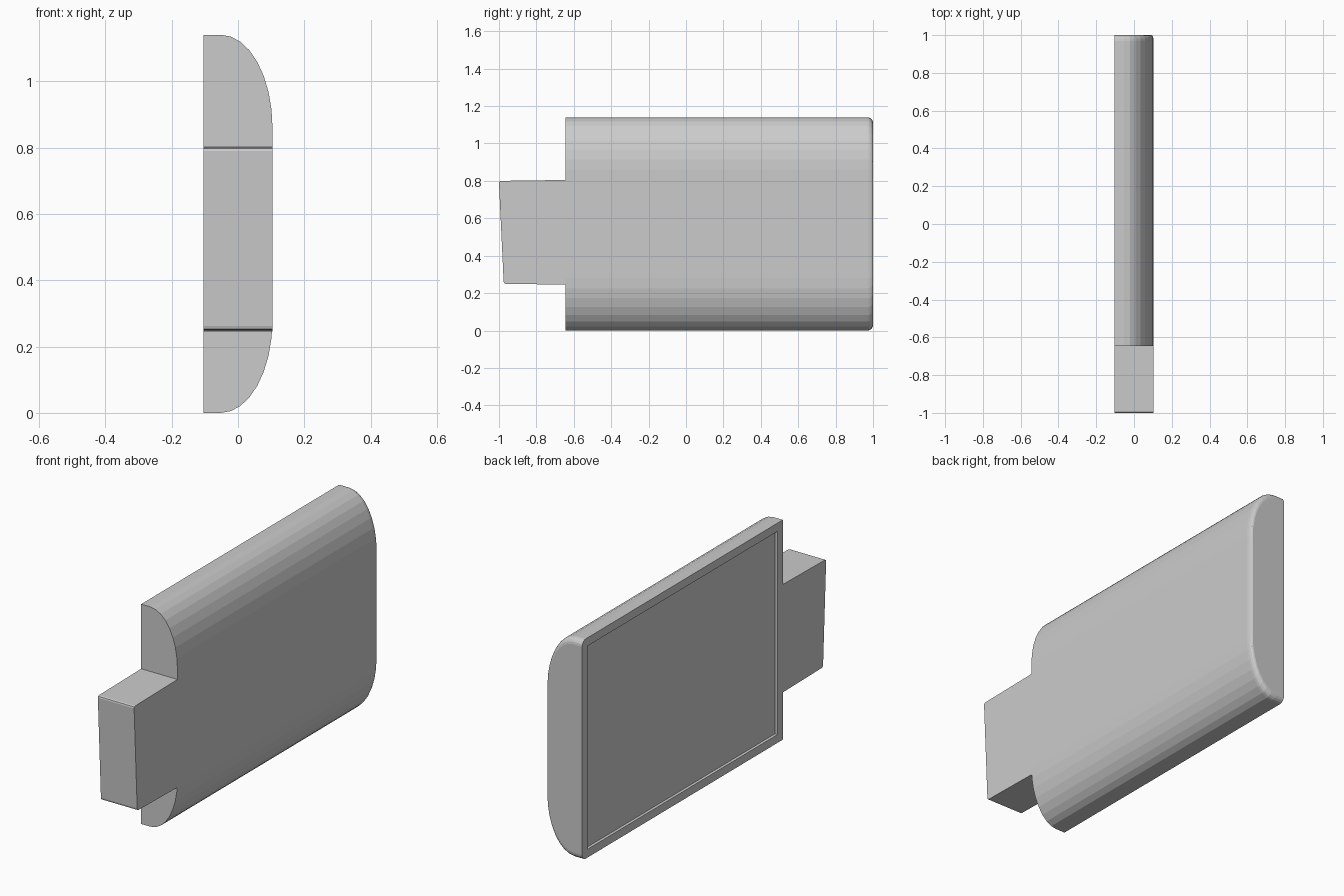
import bpy, bmesh, math

if "Cube" in bpy.data.objects:
    bpy.data.objects.remove(bpy.data.objects["Cube"])

X0, X1 = -0.104, 0.104      # flat back and front face
H, Y0, Y1 = 1.14, -0.645, 1.0


def finish(bm, name):
    bmesh.ops.recalc_face_normals(bm, faces=bm.faces)
    mesh = bpy.data.meshes.new(name)
    bm.to_mesh(mesh)
    bm.free()
    obj = bpy.data.objects.new(name, mesh)
    bpy.context.collection.objects.link(obj)
    return obj


def loft(rings):
    bm = bmesh.new()
    loops = [[bm.verts.new(p) for p in ring] for ring in rings]
    n = len(loops[0])
    for a, b in zip(loops, loops[1:]):
        for i in range(n):
            j = (i + 1) % n
            bm.faces.new((a[i], a[j], b[j], b[i]))
    bm.faces.new(loops[0])
    bm.faces.new(loops[-1])
    return bm


# Body: D-shaped section with elliptical shoulders and a softened rear end
RX, RZ, SEG = 0.156, 0.28, 8
lower = [(X1 - RX + RX * math.sin(a), RZ * (1 - math.cos(a)))
         for a in (i * math.pi / 2 / SEG for i in range(SEG + 1))]
half = [(X0, 0.0)] + lower
section = half + [(x, H - z) for x, z in reversed(half)]


def ring(y, inset):
    sx = 1 - inset * 0.4 / (X1 - X0)
    sz = 1 - inset / (H / 2)
    return [(X0 + (x - X0) * sx, y, H / 2 + (z - H / 2) * sz) for x, z in section]


R = 0.03
arc = [k * math.pi / 8 for k in range(5)]
rings = [ring(Y0, 0)] + [ring(Y1 - R + R * math.sin(a), R * (1 - math.cos(a))) for a in arc]
bm = loft(rings)
bmesh.ops.recalc_face_normals(bm, faces=bm.faces)

# Shallow recessed panel on the flat back
back = [f for f in bm.faces if f.normal.x < -0.99]
back = bmesh.ops.dissolve_faces(bm, faces=back)["region"]
bmesh.ops.inset_region(bm, faces=back, thickness=0.043, use_even_offset=True)
walls = bmesh.ops.extrude_face_region(bm, geom=back)["geom"]
bmesh.ops.delete(bm, geom=[f for f in back if f.is_valid], context="FACES_ONLY")
bmesh.ops.translate(bm, vec=(0.015, 0, 0),
                    verts=[v for v in walls if isinstance(v, bmesh.types.BMVert)])
finish(bm, "body")

# Connector tab: slanted block with slightly eased outer corners
tab = [(Y0, 0.245), (-0.965, 0.25), (-0.972, 0.253), (-0.975, 0.262),
       (-1.0, 0.79), (-0.998, 0.797), (-0.99, 0.80), (Y0, 0.805)]
finish(loft([[(x, y, z) for y, z in tab] for x in (X0, X1)]), "connector_tab")
